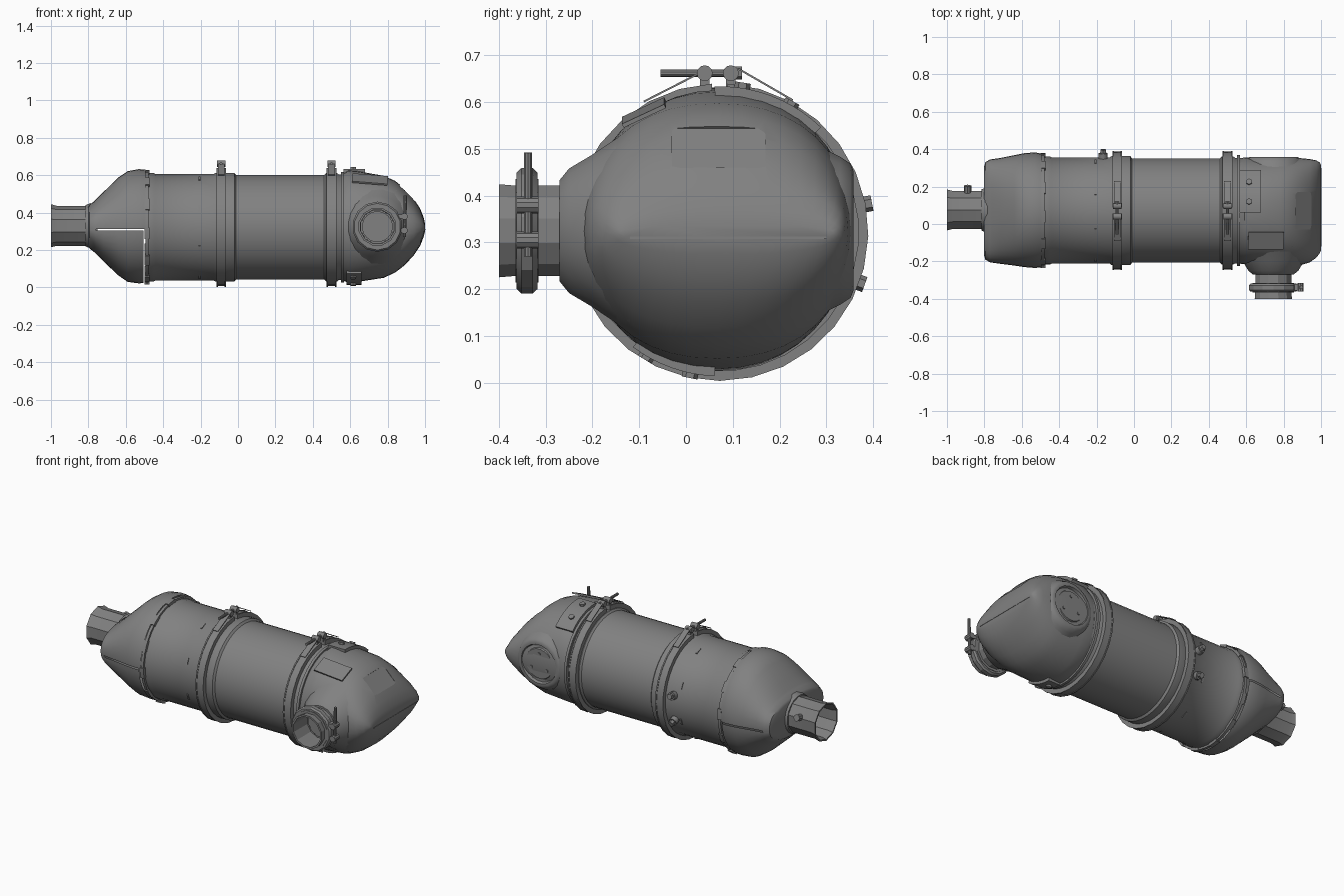
import bpy, bmesh, math
from mathutils import Vector

old = bpy.data.objects.get("Cube")
if old:
    bpy.data.objects.remove(old)

steel = bpy.data.materials.new("steel_grey")
steel.use_nodes = True
GREY = (0.22, 0.22, 0.22, 1)
steel.diffuse_color = GREY
steel.node_tree.nodes["Principled BSDF"].inputs["Base Color"].default_value = GREY
AY, AZ = 0.072, 0.322          # main cylinder axis
PORT = (0.745, 0.325)          # side port centre in x, z


def finish(name, bm, smooth=35):
    bmesh.ops.remove_doubles(bm, verts=bm.verts, dist=0.0001)
    bmesh.ops.recalc_face_normals(bm, faces=bm.faces)
    me = bpy.data.meshes.new(name)
    bm.to_mesh(me)
    bm.free()
    me.materials.append(steel)
    ob = bpy.data.objects.new(name, me)
    bpy.context.collection.objects.link(ob)
    if smooth:
        bpy.ops.object.select_all(action='DESELECT')
        ob.select_set(True)
        bpy.context.view_layer.objects.active = ob
        bpy.ops.object.shade_smooth_by_angle(angle=math.radians(smooth))
    return ob


def skin(bm, rings, closed=True):
    """Bridge equal-length point rings with quads."""
    rows = [[bm.verts.new(p) for p in ring] for ring in rings]
    n = len(rows[0])
    for a, b in zip(rows, rows[1:]):
        for i in range(n if closed else n - 1):
            j = (i + 1) % n
            bm.faces.new((a[i], a[j], b[j], b[i]))
    return rows


def revolve(name, profile, axis='x', centre=(AY, AZ), n=32, smooth=35):
    """Spin (position, radius) pairs round an axis along x or y."""
    bm = bmesh.new()
    rings = []
    for t, r in profile:
        ring = []
        for i in range(n):
            a = 2 * math.pi * (i + 0.5) / n
            u, v = centre[0] + r * math.cos(a), centre[1] + r * math.sin(a)
            ring.append((t, u, v) if axis == 'x' else (u, t, v))
        rings.append(ring)
    skin(bm, rings)
    return finish(name, bm, smooth)


def loft(sections, n=40):
    """Superellipse sections: x, y min, y max, z min, z max, exponent."""
    bm = bmesh.new()
    rings = []
    for x, y0, y1, z0, z1, p in sections:
        ring = []
        for i in range(n):
            c, s = math.cos(2 * math.pi * i / n), math.sin(2 * math.pi * i / n)
            ring.append((x, (y0 + y1) / 2 + (y1 - y0) / 2 * math.copysign(abs(c) ** (2 / p), c),
                         (z0 + z1) / 2 + (z1 - z0) / 2 * math.copysign(abs(s) ** (2 / p), s)))
        rings.append(ring)
    return bm, skin(bm, rings)


def arc_band(name, x0, x1, r0, r1, a0, a1, n=28):
    """Curved bar wrapped round the main cylinder, angles in degrees."""
    bm = bmesh.new()
    rings = []
    for i in range(n + 1):
        a = math.radians(a0 + (a1 - a0) * i / n)
        rings.append([(x, AY + r * math.cos(a), AZ + r * math.sin(a))
                      for x, r in ((x0, r0), (x0, r1), (x1, r1), (x1, r0))])
    rows = skin(bm, rings)
    bm.faces.new(rows[0])
    bm.faces.new(rows[-1])
    return finish(name, bm)


def box(name, loc, size, rot=(0, 0, 0)):
    bm = bmesh.new()
    bmesh.ops.create_cube(bm, size=1)
    bmesh.ops.scale(bm, vec=size, verts=bm.verts)
    ob = finish(name, bm, 0)
    ob.location, ob.rotation_euler = loc, rot
    return ob


def rod(name, start, end, r, n=10):
    start, end = Vector(start), Vector(end)
    bm = bmesh.new()
    bmesh.ops.create_cone(bm, cap_ends=True, segments=n, radius1=r, radius2=r,
                          depth=(end - start).length)
    ob = finish(name, bm)
    ob.location = (start + end) / 2
    ob.rotation_euler = (end - start).to_track_quat('Z', 'Y').to_euler()
    return ob


def sensor_boss(name, x, y, z):
    """Threaded boss with hexagon plug, pointing away from the main axis."""
    tip = Vector((x, y, z))
    d = (tip - Vector((x, AY, AZ))).normalized()
    rod(name + "_base", tip - d * 0.05, tip - d * 0.008, 0.024, 12)
    rod(name + "_plug", tip - d * 0.02, tip + d * 0.012, 0.017, 6)


# Main canister with raised beads at the joints
revolve("canister_body", [(-0.49, 0), (-0.49, 0.29), (-0.45, 0.29), (-0.44, 0.285),
                          (-0.13, 0.285), (-0.12, 0.292), (-0.02, 0.292), (-0.01, 0.28),
                          (0.46, 0.28), (0.47, 0.29), (0.53, 0.29), (0.54, 0.283),
                          (0.58, 0.283), (0.58, 0)], n=40)
revolve("inlet_joint_ring", [(-0.495, 0.28), (-0.495, 0.302), (-0.478, 0.302), (-0.478, 0.28)])
revolve("outlet_joint_ring", [(0.55, 0.27), (0.55, 0.298), (0.566, 0.298), (0.566, 0.27)])

# Inlet cone: wide flat funnel made of two shells with a narrow seam
bm, rows = loft([(-0.495, -0.232, 0.376, 0.025, 0.63, 2), (-0.53, -0.235, 0.383, 0.022, 0.633, 2),
                 (-0.59, -0.23, 0.378, 0.03, 0.622, 2.05), (-0.64, -0.222, 0.368, 0.065, 0.588, 2.15),
                 (-0.72, -0.212, 0.352, 0.14, 0.51, 2.3), (-0.77, -0.205, 0.345, 0.19, 0.46, 2.4),
                 (-0.795, -0.19, 0.33, 0.21, 0.443, 2.4), (-0.802, -0.165, 0.305, 0.225, 0.43, 2.4)])
bm.faces.new(rows[-1])
for co, no in (((0, 0, 0.306), (0, 0, 1)), ((0, 0, 0.314), (0, 0, 1)), ((-0.506, 0, 0), (1, 0, 0)),
               ((-0.76, 0, 0), (1, 0, 0))):
    bmesh.ops.bisect_plane(bm, geom=bm.verts[:] + bm.edges[:] + bm.faces[:],
                           plane_co=co, plane_no=no, dist=0.0001)
gap = []
for f in bm.faces:
    c = f.calc_center_median()
    if (0.306 < c.z < 0.314 and c.x > -0.76) or (c.x > -0.506 and c.z < 0.306):
        gap.append(f)
bmesh.ops.delete(bm, geom=gap, context='FACES')
finish("inlet_cone", bm)

# Inlet pipe with flared open end
revolve("inlet_pipe", [(-0.8, 0.107), (-0.97, 0.107), (-1, 0.115), (-1, 0.106), (-0.97, 0.099),
                       (-0.81, 0.099), (-0.81, 0)], centre=(0.075, 0.33), n=10, smooth=20)
revolve("inlet_collar", [(-0.75, 0.12), (-0.79, 0.122), (-0.815, 0.112), (-0.815, 0.1)],
        centre=(0.075, 0.33), n=20)
rod("inlet_pipe_boss", (-0.89, 0.15, 0.36), (-0.89, 0.205, 0.375), 0.02, 8)

# Outlet hood: rounded over in height, broad in depth
bm, rows = loft([(0.566, -0.212, 0.352, 0.035, 0.61, 2), (0.59, -0.215, 0.355, 0.026, 0.626, 2.05),
                 (0.64, -0.22, 0.355, 0.03, 0.622, 2.1), (0.78, -0.222, 0.355, 0.052, 0.597, 2.25),
                 (0.84, -0.222, 0.354, 0.08, 0.57, 2.25), (0.89, -0.22, 0.352, 0.118, 0.53, 2.25),
                 (0.94, -0.205, 0.347, 0.172, 0.475, 2.3), (0.975, -0.18, 0.34, 0.225, 0.42, 2.4),
                 (0.994, -0.155, 0.328, 0.275, 0.37, 2.4), (1, -0.14, 0.315, 0.3, 0.34, 2.4)])
bm.faces.new(rows[0])
bm.faces.new(rows[-1])
hood = finish("outlet_hood", bm)

# Pressed recess on the sloping end of the hood
cutter = box("recess_cutter", (0.93, 0.07, 0.526), (0.12, 0.2, 0.07), (0, math.radians(45), 0))
cutter.hide_render = True
cutter.hide_set(True)
cut = hood.modifiers.new("recess", 'BOOLEAN')
cut.object, cut.operation, cut.solver = cutter, 'DIFFERENCE', 'EXACT'
box("hood_label_plate", (0.705, -0.09, 0.578), (0.19, 0.1, 0.009), (math.radians(25), 0.08, 0))
box("hood_end_seam", (0.992, 0.09, 0.31), (0.02, 0.42, 0.005))

# Front outlet neck, open pipe and its clamp
revolve("outlet_neck", [(-0.12, 0.22), (-0.2, 0.165), (-0.25, 0.135), (-0.27, 0.11), (-0.27, 0.08)],
        'y', PORT, 20)
revolve("outlet_pipe", [(-0.24, 0.1), (-0.315, 0.1), (-0.315, 0.115), (-0.365, 0.115), (-0.365, 0.1),
                        (-0.4, 0.103), (-0.4, 0.092), (-0.26, 0.09), (-0.26, 0)],
        'y', PORT, 12, 20)
revolve("outlet_clamp", [(-0.318, 0.105), (-0.318, 0.125), (-0.328, 0.134), (-0.352, 0.134),
                         (-0.362, 0.125), (-0.362, 0.105)], 'y', PORT, 14, 20)
rod("outlet_clamp_bolt", (0.89, -0.338, 0.27), (0.895, -0.338, 0.492), 0.009)
for z in (0.305, 0.38):
    rod("outlet_clamp_trunnion", (0.89, -0.362, z), (0.89, -0.315, z), 0.018)
    box("outlet_clamp_lug", (0.87, -0.338, z), (0.04, 0.036, 0.02))

# Rear port with a recessed disc and three small holes' rims
revolve("rear_port", [(0.25, 0.2), (0.33, 0.16), (0.352, 0.145), (0.358, 0.13), (0.358, 0.118),
                      (0.342, 0.112), (0.342, 0.095), (0.352, 0.09), (0.352, 0.025),
                      (0.346, 0.02), (0.346, 0)], 'y', PORT, 20)
for i in range(3):
    a = math.radians(90 + 120 * i)
    x, z = PORT[0] + 0.06 * math.cos(a), PORT[1] + 0.06 * math.sin(a)
    rod("rear_port_stud", (x, 0.34, z), (x, 0.357, z), 0.009, 8)

# Mounting straps with T-bolt closures on top
for x in (-0.09, 0.5):
    arc_band("mounting_strap", x - 0.022, x + 0.022, 0.28, 0.315, 93, 447)
    for side in (-1, 1):
        arc_band("strap_edge", x + side * 0.022 - 0.004, x + side * 0.022 + 0.004,
                 0.28, 0.318, 93, 447)
    rod("strap_bolt", (x, -0.055, 0.662), (x, 0.118, 0.662), 0.008)
    rod("strap_nut", (x, 0.103, 0.662), (x, 0.12, 0.662), 0.014, 6)
    for y in (0.04, 0.096):
        rod("strap_trunnion", (x - 0.022, y, 0.662), (x + 0.022, y, 0.662), 0.017, 12)
        box("strap_lug", (x, y, 0.643), (0.03, 0.02, 0.03))
    for y, z, tilt in ((-0.03, 0.632, 27), (0.17, 0.638, -30)):
        box("strap_loop", (x, y, z), (0.036, 0.135, 0.004), (math.radians(tilt), 0, 0))

# Sensor pads and bosses
arc_band("upper_sensor_pad", 0.565, 0.68, 0.27, 0.312, 46, 92, 10)
arc_band("lower_sensor_pad", 0.58, 0.66, 0.27, 0.308, 233, 268, 8)
for y, z in ((0.12, 0.63), (0.222, 0.592), (-0.082, 0.06), (0.01, 0.022)):
    sensor_boss("hood_sensor", 0.615, y, z)
for y, z in ((0.386, 0.382), (0.371, 0.214)):
    sensor_boss("canister_sensor", -0.165, y, z)

# Small locating tabs round the canister
for x, r in ((-0.205, 0.285), (-0.02, 0.28)):
    for k in range(8):
        a = 20 + 45 * k
        arc_band("locating_tab", x - 0.005, x + 0.005, r - 0.01, r + 0.004, a, a + 8, 3)
for k in range(12):
    arc_band("joint_clip", -0.5, -0.474, 0.28, 0.307, 30 * k, 30 * k + 12, 3)
